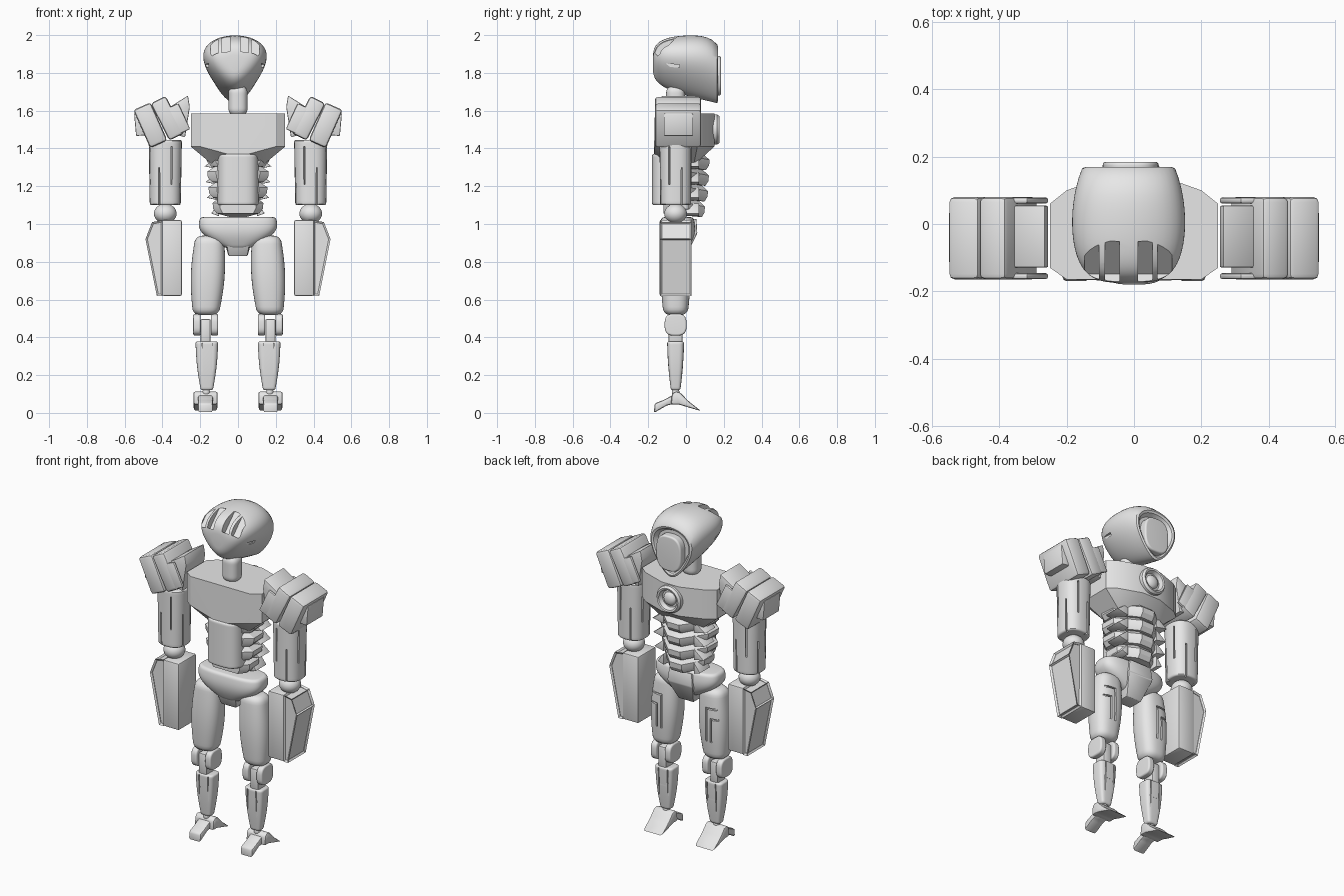
import bpy, bmesh, math
from mathutils import Matrix, Vector

cube = bpy.data.objects.get("Cube")
if cube:
    bpy.data.objects.remove(cube, do_unlink=True)

COLOUR = (.8, .8, .8, 1)
grey = bpy.data.materials.new("plain grey")
grey.use_nodes = True
grey.diffuse_color = COLOUR
grey.node_tree.nodes["Principled BSDF"].inputs["Base Color"].default_value = COLOUR

# Shared centre lines of the limbs
ARM, LEG, MID = .385, .165, -.055


def place(axis, along, u, v):
    return {"x": (along, u, v), "y": (u, along, v), "z": (u, v, along)}[axis]


def smooth(part, angle=35):
    bpy.ops.object.select_all(action="DESELECT")
    bpy.context.view_layer.objects.active = part
    part.select_set(True)
    bpy.ops.object.shade_smooth_by_angle(angle=math.radians(angle))


def finish(name, bm, bevel=0, angle=35):
    if bevel:
        bmesh.ops.bevel(bm, geom=bm.edges[:], offset=bevel, segments=2, profile=.5, affect="EDGES")
    bmesh.ops.recalc_face_normals(bm, faces=bm.faces[:])
    mesh = bpy.data.meshes.new(name)
    bm.to_mesh(mesh)
    bm.free()
    mesh.materials.append(grey)
    part = bpy.data.objects.new(name, mesh)
    bpy.context.collection.objects.link(part)
    smooth(part, angle)
    return part


def mirror(*parts):
    for part in parts:
        part.modifiers.new("mirror", "MIRROR")


def skin(name, rings):
    """Join closed rings of points into a capped solid."""
    bm = bmesh.new()
    loops = [[bm.verts.new(point) for point in ring] for ring in rings]
    for low, high in zip(loops, loops[1:]):
        for i in range(len(low)):
            bm.faces.new((low[i - 1], low[i], high[i], high[i - 1]))
    bm.faces.new(loops[0])
    bm.faces.new(loops[-1])
    return bm


def section(axis, along, centre, radii, power=2.5, egg=0):
    """One squarish oval ring, optionally narrower at the bottom."""
    ring = []
    for i in range(48):
        angle = math.tau * i / 48
        c, s = (math.copysign(abs(w) ** (2 / power), w) for w in (math.cos(angle), math.sin(angle)))
        ring.append(place(axis, along, centre[0] + radii[0] * c * (1 + egg * s), centre[1] + radii[1] * s))
    return ring


def barrel(name, axis, low, high, centre, start, end, rim=.01, bulge=(0, 0), lean=0, power=2.5):
    """Tapered solid with rounded rims and an optional swelling."""
    rings = []
    for i in range(25):
        t = (1 - math.cos(math.pi * i / 24)) / 2
        gap = rim - min(rim, min(t, 1 - t) * (high - low))
        shrink = rim - math.sqrt(rim * rim - gap * gap)
        radii = [a + (b - a) * t + swell * math.sin(math.pi * t) - shrink
                 for a, b, swell in zip(start, end, bulge)]
        middle = (centre[0] + lean * t, centre[1])
        rings.append(section(axis, low + (high - low) * t, middle, radii, power))
    return finish(name, skin(name, rings))


def box(name, centre, size, axis="X", turn=0, bevel=0):
    bm = bmesh.new()
    matrix = (Matrix.Translation(centre) @ Matrix.Rotation(math.radians(turn), 4, axis)
              @ Matrix.Diagonal((*size, 1)))
    bmesh.ops.create_cube(bm, size=1, matrix=matrix)
    return finish(name, bm, bevel)


def ball(name, centre, radii):
    bm = bmesh.new()
    matrix = Matrix.Translation(centre) @ Matrix.Diagonal((*radii, 1))
    bmesh.ops.create_uvsphere(bm, u_segments=32, v_segments=16, radius=1, matrix=matrix)
    return finish(name, bm)


def prism(name, axis, low, high, outline, bevel=0, inset=0):
    bm = skin(name, [[place(axis, along, *point) for point in outline] for along in (low, high)])
    bmesh.ops.recalc_face_normals(bm, faces=bm.faces[:])
    if inset:
        outer = [face for face in bm.faces if face.normal.x > -.5]
        bmesh.ops.inset_individual(bm, faces=outer, thickness=inset, depth=-inset)
    return finish(name, bm, bevel)


def hull(name, points, bevel=0):
    """Convex solid, symmetric from left to right."""
    bm = bmesh.new()
    for x, y, z in points:
        bm.verts.new((x, y, z))
        bm.verts.new((-x, y, z))
    bmesh.ops.remove_doubles(bm, verts=bm.verts[:], dist=.001)
    bmesh.ops.convex_hull(bm, input=bm.verts[:])
    bmesh.ops.dissolve_limit(bm, angle_limit=.03, verts=bm.verts[:], edges=bm.edges[:])
    return finish(name, bm, bevel, 25)


def carve(part, *where):
    """Cut a turned box out of a part."""
    tool = box("cutter", *where)
    tool.hide_render = True
    cut = part.modifiers.new("cut", "BOOLEAN")
    cut.operation, cut.solver, cut.object = "DIFFERENCE", "EXACT", tool
    bpy.context.view_layer.objects.active = part
    bpy.ops.object.modifier_apply(modifier=cut.name)
    bpy.data.objects.remove(tool, do_unlink=True)
    smooth(part)


def head_ring(t, along, scale=1):
    """Egg section of the head at a fraction of its depth."""
    rise = (1 - (1 - t) ** 4) ** .28
    width = .163 * rise * (1 - .2 * t ** 4)
    top = 1.86 + .14 * rise * (1 - .35 * t ** 8)
    bottom = 1.84 - .12 * rise - .08 * t
    radii = (width * scale, (top - bottom) / 2 * scale)
    return section("y", along, (-.016, (top + bottom) / 2), radii, 2, .38)


# Head: egg sections from brow to flat back, with a sunken ring
depths = [(i / 24) ** 2 for i in range(1, 25)]
rings = [head_ring(t, -.175 + .34 * t) for t in depths]
rings += [head_ring(1, y, scale) for y, scale in ((.17, .92), (.165, .84), (.14, .74))]
head = finish("head", skin("head", rings))
for x in (-.125, -.065, .034, .092):
    carve(head, (x, -.17, 2.01), (.043, .2, .14), "X", 135)
for side in (-1, 1):
    carve(head, (side * .19 - .016, -.09, 1.84), (.1, .11, .016), "X", -5)
    carve(head, (side * .21 - .016, 0, 1.8), (.11, .1, .016), "X", -38)
disc = (.083, .105)
barrel("face_disc", "y", .13, .185, (-.01, 1.785), disc, disc, power=2.8)
barrel("neck", "z", 1.57, 1.735, (0, MID), (.05, .05), (.05, .05), rim=.04)

# Chest: faceted block with a round port
rim_points = [(.25, -.13), (.2, -.165), (.25, .06), (.2, .1), (.06, .15)]
hull("chest", [(x, y, z) for x, y in rim_points for z in (1.41, 1.585)]
     + [(0, -.17, 1.355), (.13, .04, 1.31), (.13, -.09, 1.31)])
port = [section("y", y, (0, 1.5), (r, r), 2)
        for y, r in ((.1, .08), (.165, .08), (.178, .07), (.175, .06), (.152, .05))]
finish("port_ring", skin("port_ring", port))
ball("port_core", (0, .15, 1.5), (.04, .025, .04))

# Abdomen: smooth column with overlapping pointed ribs behind
barrel("abdomen", "z", 1.1, 1.37, (0, -.07), (.11, .11), (.11, .11), power=3.2)
for i, size in enumerate((1, .97, .93, .8)):
    top = 1.39 - .083 * i
    rib = []
    for drop, flare in ((0, .72), (.03, 1), (.06, .98), (.085, .84)):
        k, z = flare * size, top - drop
        rib += [(.12 * k, -.12, z), (.168 * k, -.08, z), (.165 * k, .015 * k, z), (.04, .125 * k, z - .02)]
    hull(f"rib_{i + 1}", rib)
    tip = (.178 * size, top - .085)
    mirror(prism(f"rib_fin_{i + 1}", "y", -.03, .07, [(.1, top - .03), tip, (.1, top - .1)], .004))

# Pelvis and its shield
barrel("pelvis", "z", .87, 1.036, (0, -.045), (.06, .06), (.2, .085), rim=.015, bulge=(.06, .02), power=3.2)
hull("pelvis_shield", [(.075, .055, 1.03), (.085, .06, .95), (.05, 0, .83), (.05, -.09, .83),
                       (.07, -.125, .94)], .006)

# Shoulders: two tilted pads over an inner block
mirror(box("shoulder_outer_pad", (.464, -.042, 1.523), (.1, .245, .22), "Y", 24, .016),
       box("shoulder_inner_pad", (.373, -.042, 1.56), (.09, .245, .22), "Y", 27, .016),
       prism("shoulder_block", "y", -.13, .055,
             [(.265, 1.68), (.36, 1.62), (.36, 1.48), (.28, 1.46), (.255, 1.62)], .006),
       box("shoulder_bracket", (.495, -.04, 1.53), (.1, .155, .12), "Y", 5, .006))
for name, y in (("front", -.155), ("back", .07)):
    mirror(box(f"shoulder_{name}_plate", (.33, y, 1.55), (.1, .018, .15), "Y", 25, .007))

# Upper arms: slotted cylinders on elbow balls
upper_arm = barrel("upper_arm", "z", 1.1, 1.445, (ARM, MID), (.082, .082), (.088, .085))
for k in range(8):
    turn = 22.5 + 45 * k
    out = Matrix.Rotation(math.radians(turn), 3, "Z") @ Vector((.085, 0, 0))
    carve(upper_arm, out + Vector((ARM, MID, 1.31 if k % 2 else 1.2)), (.035, .008, .2), "Z", turn)
mirror(upper_arm, ball("elbow", (ARM, MID, 1.055), (.06, .06, .052)))

# Forearms: block plus framed outer guard
mirror(box("forearm", (.35, MID, .82), (.105, .168, .4), bevel=.008),
       prism("forearm_guard", "y", -.138, .03,
             [(.4, 1.02), (.455, 1.01), (.49, .92), (.43, .62), (.4, .62)], inset=.01))

# Thighs with bent grooves behind
thigh = barrel("thigh", "z", .518, .938, (.17, MID), (.068, .064), (.075, .065),
               rim=.035, bulge=(.018, .014), lean=-.02)
for x, z, tall in ((.15, .73, .2), (.18, .7, .14)):
    carve(thigh, (x, .025, z), (.01, .04, tall))
    carve(thigh, (x + .03, .025, z + tall / 2), (.07, .04, .01))

# Knees, shins and ankles
for name, x in (("outer", .198), ("inner", .105)):
    cap = (.058, .058)
    mirror(barrel(f"knee_{name}_cap", "x", x, x + .039, (MID, .467), cap, cap, power=3))
shin = barrel("shin", "z", .12, .378, (LEG, MID), (.032, .025), (.06, .045), bulge=(.006, .004), power=4)
for x in (.132, .19):
    for y in (-.103, -.009):
        carve(shin, (x, y, .28), (.006, .025, .18))
carve(shin, (.16, 0, .27), (.06, .03, .008))
mirror(thigh, shin, box("knee_bar", (.172, MID, .43), (.055, .075, .135), bevel=.01),
       ball("ankle", (.168, MID, .11), (.02, .02, .025)))

# Feet: arched wedge and heel block
mirror(prism("foot_wedge", "x", .108, .236, [(-.075, .1), (-.055, .115), (-.03, .108), (.01, .065),
                                             (.08, .01), (.01, .03), (-.04, .045), (-.08, .045)], .01),
       prism("heel_block", "x", .133, .212, [(-.17, 0), (-.166, .05), (-.115, .07), (-.06, .1),
                                             (-.05, .05), (-.1, .04)], .01))
